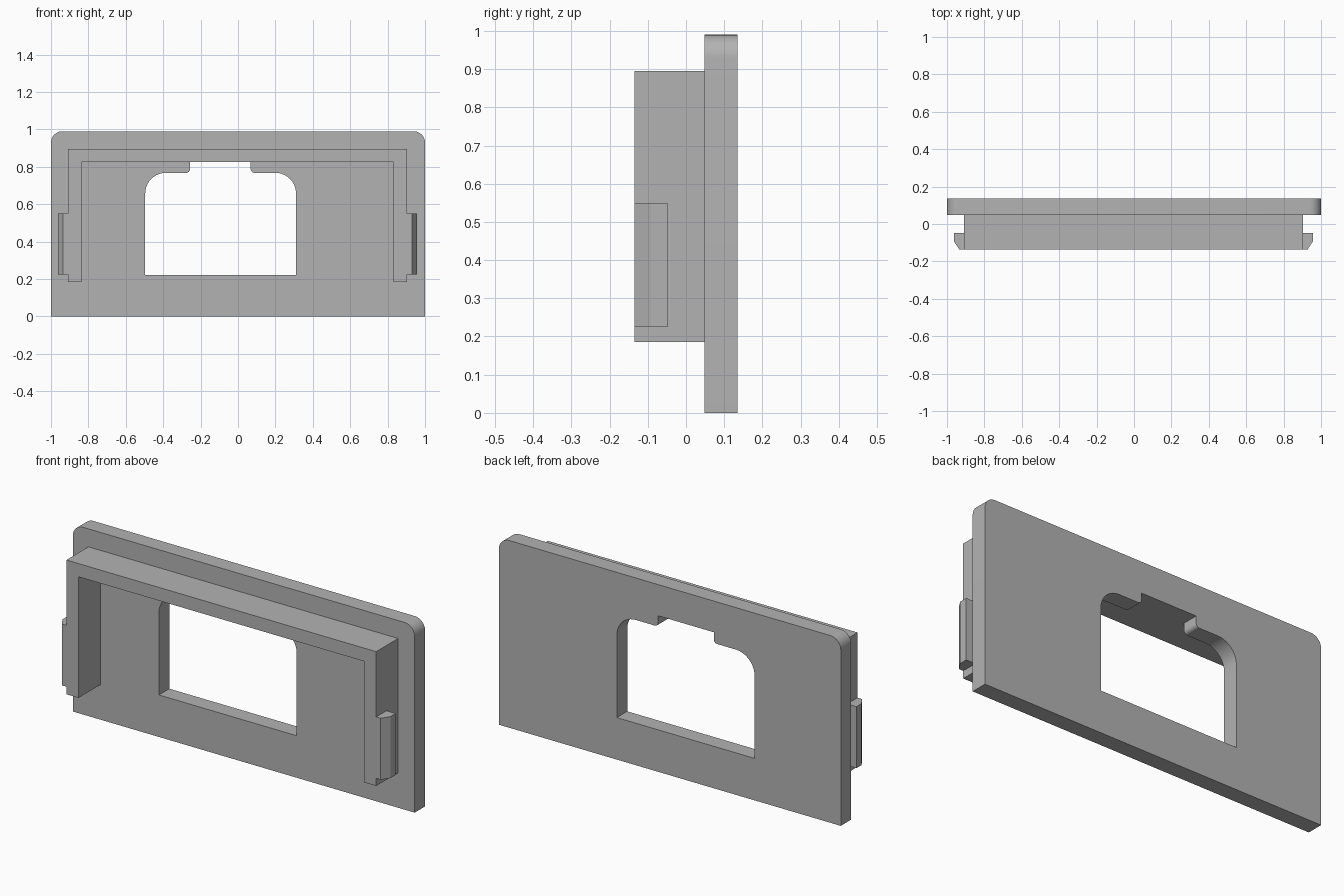
import bpy, bmesh, math
from mathutils import Vector

cube = bpy.data.objects.get("Cube")
if cube:
    bpy.data.objects.remove(cube, do_unlink=True)

grey = bpy.data.materials.new("grey_plastic")
grey.use_nodes = True
colour = (0.45, 0.45, 0.45, 1)
grey.diffuse_color = colour
grey.node_tree.nodes["Principled BSDF"].inputs["Base Color"].default_value = colour

BACK, MID, FRONT = 0.135, 0.048, -0.135
CENTRE = -0.003  # the rim sits a hair off centre


def rounded(corners, steps=10):
    """Outline from (u, v, radius) corners, with arcs where radius > 0."""
    points = []
    for i, (u, v, r) in enumerate(corners):
        p = Vector((u, v))
        if r == 0:
            points.append(p)
            continue
        a = (Vector(corners[i - 1][:2]) - p).normalized()
        b = (Vector(corners[(i + 1) % len(corners)][:2]) - p).normalized()
        for k in range(steps + 1):
            t = k / steps * math.pi / 2
            points.append(p + a * r * (1 - math.sin(t)) + b * r * (1 - math.cos(t)))
    return points


def prism(name, outlines, place, depth):
    """Fill outlines (later ones are holes) and extrude along depth."""
    bm = bmesh.new()
    edges = []
    for outline in outlines:
        verts = [bm.verts.new(place(*p)) for p in outline]
        edges += [bm.edges.new((verts[i - 1], verts[i])) for i in range(len(verts))]
    bmesh.ops.triangle_fill(bm, edges=edges, use_beauty=True)
    solid = bmesh.ops.extrude_face_region(bm, geom=bm.faces[:], use_keep_orig=True)
    moved = [g for g in solid["geom"] if isinstance(g, bmesh.types.BMVert)]
    bmesh.ops.translate(bm, verts=moved, vec=depth)
    bmesh.ops.recalc_face_normals(bm, faces=bm.faces[:])
    mesh = bpy.data.meshes.new(name)
    bm.to_mesh(mesh)
    bm.free()
    mesh.materials.append(grey)
    obj = bpy.data.objects.new(name, mesh)
    bpy.context.collection.objects.link(obj)
    bpy.ops.object.select_all(action="DESELECT")
    obj.select_set(True)
    bpy.context.view_layer.objects.active = obj
    bpy.ops.object.shade_smooth_by_angle(angle=math.radians(30))
    return obj


# Face plate with rounded top corners and a notched window
plate = rounded([(-1, 0, 0), (1, 0, 0), (1, 0.99, 0.06), (-1, 0.99, 0.06)])
window = rounded([
    (-0.496, 0.222, 0), (0.31, 0.222, 0), (0.31, 0.768, 0.11),
    (0.068, 0.768, 0.02), (0.068, 0.825, 0), (-0.257, 0.825, 0),
    (-0.257, 0.768, 0.02), (-0.496, 0.768, 0.11)])
prism("face_plate", [plate, window], lambda x, z: (x, MID, z), (0, BACK - MID, 0))

# Three-sided rim, open at the bottom
half = [(0.835, 0.825), (0.835, 0.185), (0.906, 0.185), (0.906, 0.895)]
rim = half + [(-x, z) for x, z in reversed(half)]
prism("mounting_rim", [rim], lambda x, z: (x + CENTRE, FRONT, z), (0, MID - FRONT, 0))

# Snap clips with a chamfered lead-in on each side of the rim
clip = [(0.906, FRONT), (0.932, FRONT), (0.96, -0.092), (0.96, -0.049), (0.906, -0.049)]
for side, name in ((1, "left_clip"), (-1, "right_clip")):
    prism(name, [clip], lambda x, y: (side * x + CENTRE, y, 0.225), (0, 0, 0.325))
